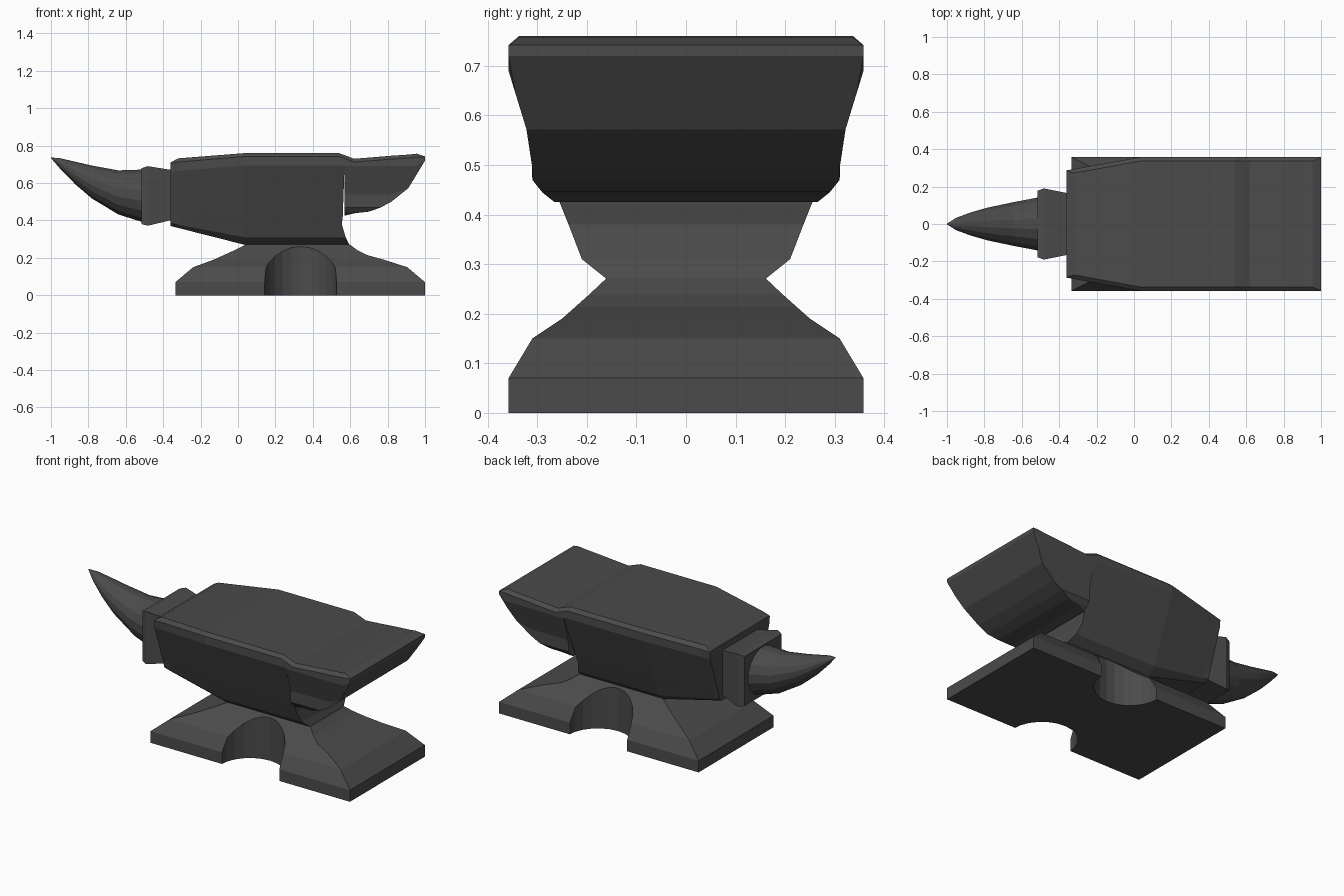
import bpy, bmesh, math

if "Cube" in bpy.data.objects:
    bpy.data.objects.remove(bpy.data.objects["Cube"])


def loft(name, rings):
    """Skin a series of mirror-symmetric rings and close both ends with quad strips."""
    bm = bmesh.new()
    vs = [[bm.verts.new(p) for p in r] for r in rings]
    n = len(rings[0])
    for a, b in zip(vs, vs[1:]):
        for i in range(n):
            j = (i + 1) % n
            bm.faces.new((a[i], a[j], b[j], b[i]))
    for r in (vs[0], vs[-1]):
        for i in range(n // 2 - 1):
            bm.faces.new((r[i], r[i + 1], r[n - 2 - i], r[n - 1 - i]))
    bmesh.ops.remove_doubles(bm, verts=bm.verts, dist=0.0005)
    bmesh.ops.recalc_face_normals(bm, faces=bm.faces)
    me = bpy.data.meshes.new(name)
    bm.to_mesh(me)
    bm.free()
    ob = bpy.data.objects.new(name, me)
    bpy.context.collection.objects.link(ob)
    return ob


def mirrored(half):
    """Half section (x, y, z) -> full ring mirrored across y."""
    return half + [(x, -y, z) for x, y, z in reversed(half)]


def section(xs, ws, zs):
    return mirrored(list(zip(xs, ws, zs)))


def lerp(table, t):
    for (a, va), (b, vb) in zip(table, table[1:]):
        if t <= b:
            return va + (vb - va) * max(0, t - a) / (b - a)
    return table[-1][1]


# Main body: tapers towards the horn, narrows down to the waist
full_w = (.16, .21, .237, .253, .358, .358, .337)
full_z = (.27, .31, .38, .42, .695, .742, .76)
end_w = (.17, .19, .20, .21, .282, .287, .285)
end_z = (.37, .385, .42, .45, .66, .705, .71)
step_w = (.17, .19, .202, .213, .289, .294, .272)
step_z = (.36, .377, .416, .447, .664, .712, .732)
loft("body", [
    section([-.36] * 7, end_w, end_z),
    section([-.32] * 7, step_w, step_z),
    section([.035] * 7, full_w, full_z),
    section([.54] * 7, full_w, full_z),
    section((.595, .575, .555, .56, .57, .57, .57), full_w,
            (.27, .31, .38, .42, .695, .731, .749)),
])

# Heel: overhanging block with a curved underside
heel_w = [(.43, .265), (.445, .29), (.47, .31), (.54, .312), (.69, .358), (.8, .358)]
heel = []
for x, zb, zt in ((.57, .425, .749), (.62, .438, .73), (.7, .447, .736), (.76, .468, .741),
                  (.82, .50, .746), (.91, .572, .752), (.955, .645, .757), (1, .72, .742)):
    zs = [max(zb, z) for z in (zb, .445, .47, .54, .69)] + [zt - (.018 if x < 1 else .002), zt]
    ws = [lerp(heel_w, z) for z in zs]
    ws[-1] = .337 if x < 1 else .356
    heel.append(section([x] * 7, ws, zs))
loft("heel", heel)

# Base: stacked rectangles flaring out from the waist
base = loft("base", [
    [(x0, w, z), (x1, w, z), (x1, -w, z), (x0, -w, z)]
    for z, x0, x1, w in ((0, -.335, 1, .358), (.07, -.335, 1, .358), (.15, -.24, .905, .31),
                         (.19, -.13, .78, .25), (.215, -.075, .69, .222),
                         (.24, -.02, .64, .194), (.272, .045, .597, .16))])

# Rounded niches cut into both long sides of the base
for side in (-1, 1):
    bpy.ops.mesh.primitive_cylinder_add(vertices=24, radius=.193, depth=.8,
                                        location=(.335, side * .365, .1))
    cutter = bpy.context.object
    cutter.name = "niche_cutter"
    cutter.hide_render = True
    cutter.display_type = 'WIRE'
    mod = base.modifiers.new("niche", 'BOOLEAN')
    mod.operation, mod.solver, mod.object = 'DIFFERENCE', 'EXACT', cutter
    bpy.context.view_layer.objects.active = base
    bpy.ops.object.modifier_apply(modifier=mod.name)
    bpy.data.objects.remove(cutter)

# Collar block between body and horn
loft("collar", [
    [(x, w, z0), (x, w, z1), (x, -w, z1), (x, -w, z0)]
    for x, w, z0, z1 in ((-.515, .178, .38, .68), (-.482, .19, .372, .69), (-.355, .165, .402, .67))])

# Horn: elliptical sections rising to a point
horn = []
for x, w, z0, z1 in ((-1, .002, .733, .737), (-.95, .034, .675, .733), (-.87, .064, .592, .715),
                     (-.78, .09, .515, .695), (-.64, .12, .43, .67), (-.5, .147, .385, .675)):
    c, h = (z0 + z1) / 2, (z1 - z0) / 2
    angles = [(k + .5) * math.tau / 16 for k in range(16)]
    horn.append([(x, w * math.sin(a), c + h * math.cos(a)) for a in angles])
loft("horn", horn)

# Dark iron colour on everything
iron = bpy.data.materials.new("dark_iron")
iron.diffuse_color = (.07, .07, .07, 1)
iron.use_nodes = True
iron.node_tree.nodes["Principled BSDF"].inputs["Base Color"].default_value = iron.diffuse_color
for ob in bpy.data.objects:
    ob.data.materials.append(iron)
